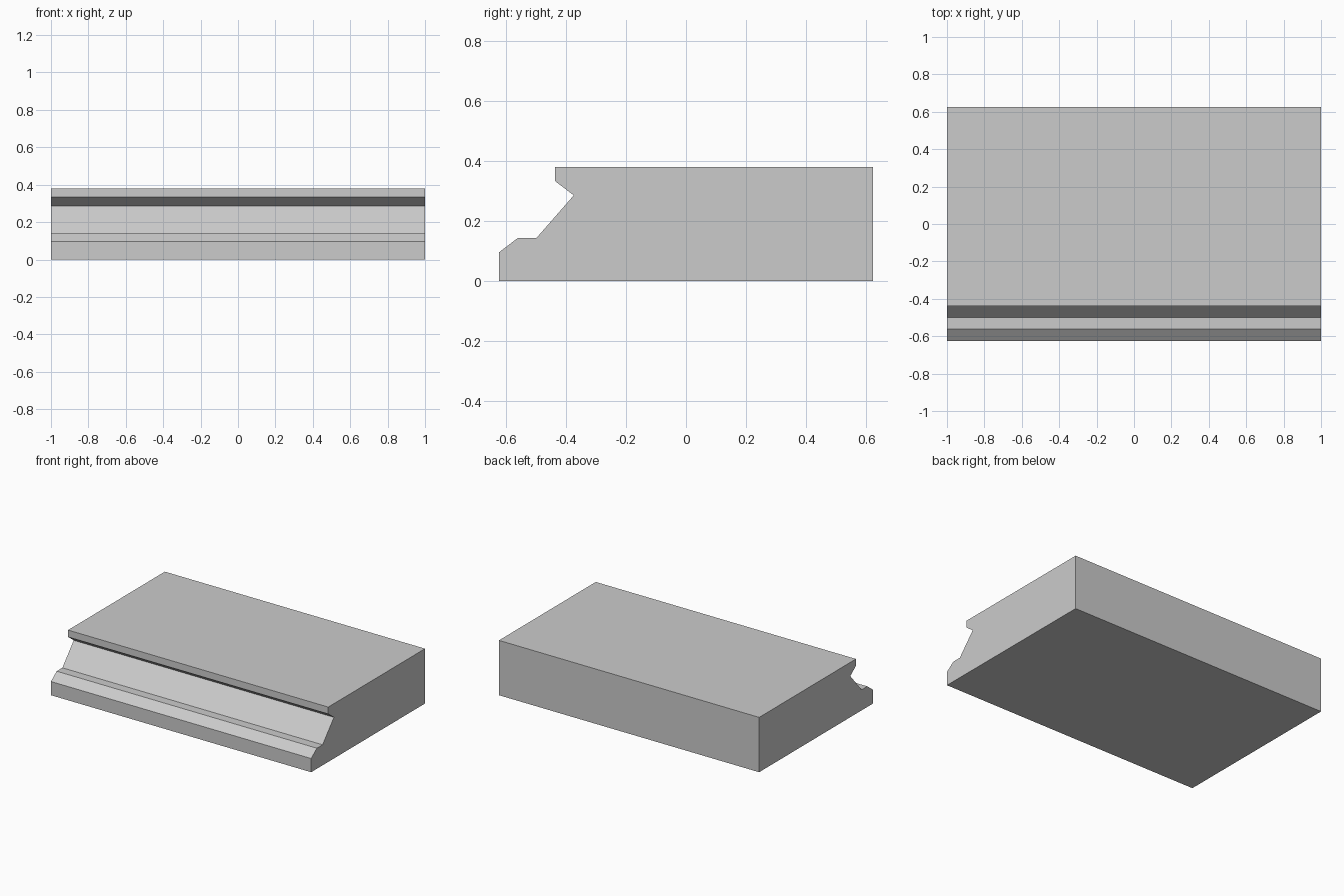
import bpy, bmesh

if "Cube" in bpy.data.objects:
    bpy.data.objects.remove(bpy.data.objects["Cube"])

# Moulded edge profile (y, z), extruded along x
Y, Z = 0.0625, 0.381 / 8
profile = [(-10, 0), (10, 0), (10, 8), (-7, 8), (-7, 7),
           (-6, 6), (-8, 3), (-9, 3), (-10, 2)]

bm = bmesh.new()
face = bm.faces.new([bm.verts.new((-1, y * Y, z * Z)) for y, z in profile])
ext = bmesh.ops.extrude_face_region(bm, geom=[face])
verts = [g for g in ext["geom"] if isinstance(g, bmesh.types.BMVert)]
bmesh.ops.translate(bm, vec=(2, 0, 0), verts=verts)
bmesh.ops.recalc_face_normals(bm, faces=bm.faces)

# Slab with a grooved front edge
mesh = bpy.data.meshes.new("moulded_slab")
bm.to_mesh(mesh)
bm.free()
bpy.context.collection.objects.link(bpy.data.objects.new("moulded_slab", mesh))
